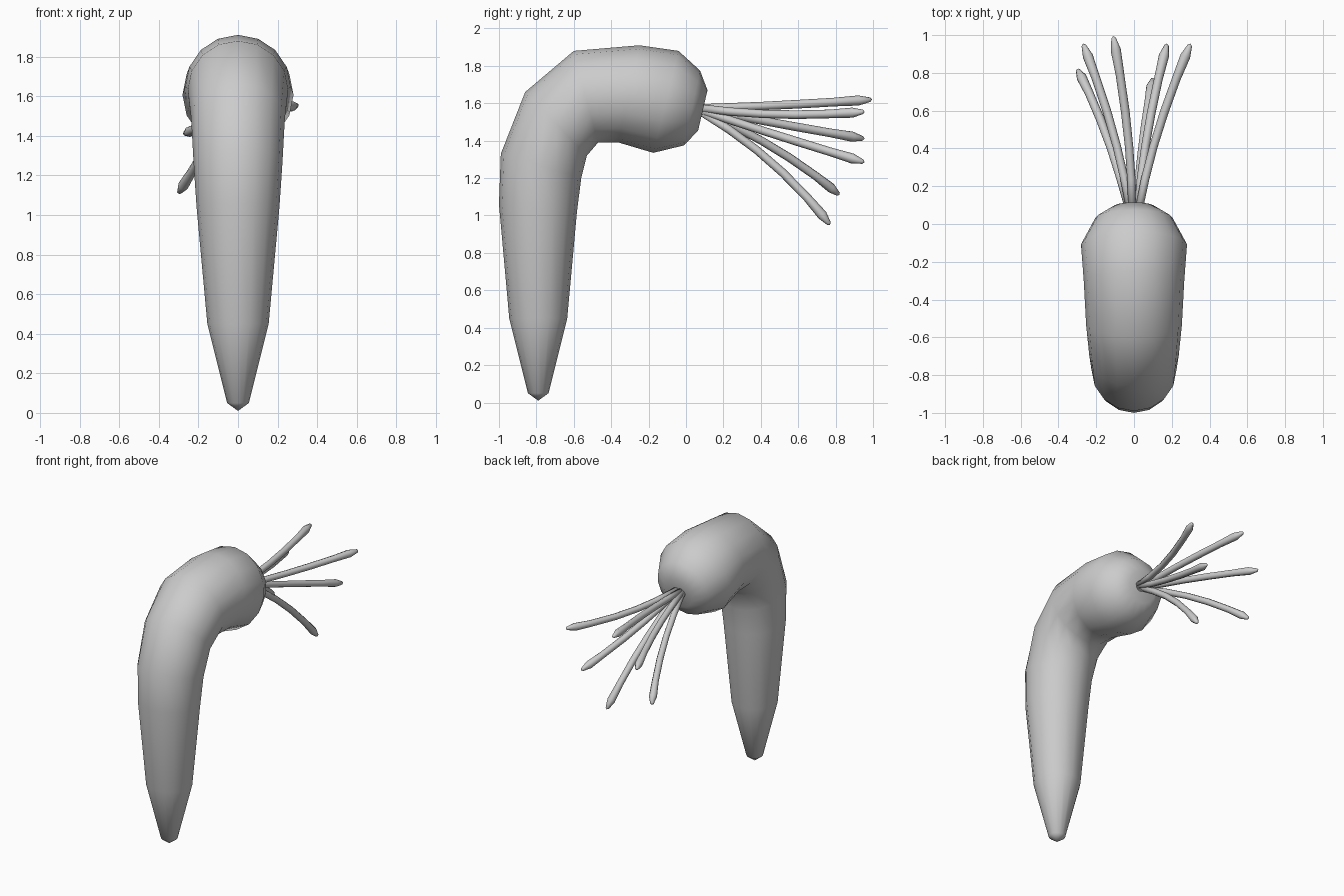
import bpy, bmesh, math
from mathutils import Vector

if "Cube" in bpy.data.objects:
    bpy.data.objects.remove(bpy.data.objects["Cube"])


def tube(name, rings, sides, start=None, end=None):
    """Skin rings of (centre, x axis, other axis, radius); close ends on points or flat."""
    bm = bmesh.new()
    loops = []
    for c, u, v, r in rings:
        loops.append([bm.verts.new(c + r * (u * math.cos(a) + v * math.sin(a)))
                      for a in (2 * math.pi * i / sides for i in range(sides))])
    for a, b in zip(loops, loops[1:]):
        for i in range(sides):
            j = (i + 1) % sides
            bm.faces.new((a[i], a[j], b[j], b[i]))
    for loop, tip in ((loops[0], start), (loops[-1], end)):
        if tip is None:
            bm.faces.new(loop)
        else:
            p = bm.verts.new(tip)
            for i in range(sides):
                bm.faces.new((loop[i], loop[(i + 1) % sides], p))
    bmesh.ops.recalc_face_normals(bm, faces=bm.faces)
    me = bpy.data.meshes.new(name)
    bm.to_mesh(me)
    bm.free()
    me.shade_smooth()
    ob = bpy.data.objects.new(name, me)
    bpy.context.collection.objects.link(ob)
    return ob


# Bent root: outer and inner silhouette points (y, z) of each ring
profile = [
    ((-0.845, 0.05), (-0.735, 0.05)),
    ((-0.945, 0.45), (-0.635, 0.45)),
    ((-1.0, 1.06), (-0.583, 1.02)),
    ((-0.99, 1.33), (-0.56, 1.20)),
    ((-0.86, 1.66), (-0.53, 1.32)),
    ((-0.60, 1.88), (-0.47, 1.39)),
    ((-0.25, 1.91), (-0.36, 1.39)),
    ((-0.04, 1.88), (-0.175, 1.335)),
    ((0.075, 1.775), (-0.01, 1.375)),
    ((0.115, 1.67), (0.065, 1.455)),
]
rings = []
for (y0, z0), (y1, z1) in profile:
    outer, inner = Vector((0, y0, z0)), Vector((0, y1, z1))
    half = (outer - inner) / 2
    rings.append(((outer + inner) / 2, Vector((1, 0, 0)), half.normalized(), half.length))
tube("root", rings, 16, Vector((0, -0.79, 0.01)), Vector((0, 0.065, 1.565)))

# Leaf stalks: start, middle and end of each bowed stem
stalks = [
    ((-0.01, 0.07, 1.575), (-0.035, 0.50, 1.59), (-0.11, 0.995, 1.62)),
    ((0.025, 0.07, 1.575), (0.13, 0.50, 1.54), (0.30, 0.955, 1.555)),
    ((-0.02, 0.07, 1.57), (-0.115, 0.50, 1.49), (-0.27, 0.955, 1.41)),
    ((0.02, 0.07, 1.565), (0.075, 0.50, 1.425), (0.175, 0.955, 1.285)),
    ((-0.025, 0.07, 1.565), (-0.15, 0.48, 1.355), (-0.30, 0.82, 1.11)),
    ((0.01, 0.07, 1.56), (0.05, 0.45, 1.29), (0.10, 0.77, 0.95)),
]
widths = [(0, 0.02), (0.2, 0.022), (0.4, 0.022), (0.6, 0.023),
          (0.8, 0.023), (0.93, 0.027), (0.99, 0.012)]
for n, pts in enumerate(stalks):
    a, m, b = map(Vector, pts)
    ctrl = 2 * m - (a + b) / 2
    rings = []
    for t, r in widths:
        c = (1 - t) ** 2 * a + 2 * t * (1 - t) * ctrl + t * t * b
        d = ((1 - t) * (ctrl - a) + t * (b - ctrl)).normalized()
        u = d.cross(Vector((0, 0, 1))).normalized()
        rings.append((c, u, u.cross(d), r))
    tube(f"leaf_stalk_{n + 1}", rings, 8, None, b)
